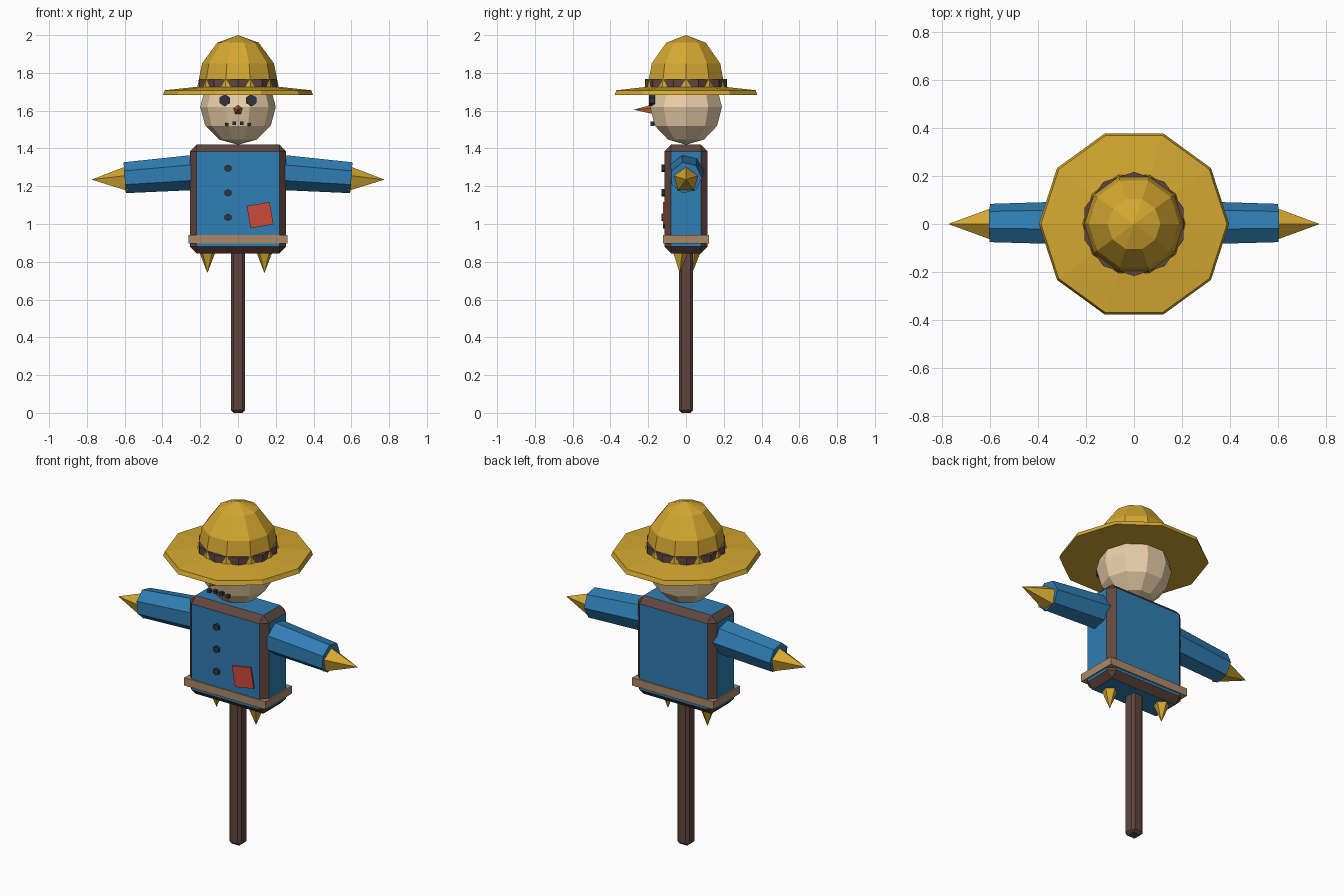
import bpy, bmesh, math
from mathutils import Vector, Matrix

if "Cube" in bpy.data.objects:
    bpy.data.objects.remove(bpy.data.objects["Cube"])


def material(name, r, g, b):
    m = bpy.data.materials.new(name)
    m.diffuse_color = (r, g, b, 1)
    m.use_nodes = True
    m.node_tree.nodes["Principled BSDF"].inputs["Base Color"].default_value = m.diffuse_color
    return m


BLUE = material("blue_cloth", 0.03, 0.21, 0.46)
STRAW = material("straw", 0.66, 0.39, 0.03)
WOOD = material("wood", 0.12, 0.06, 0.048)
SACK = material("sackcloth", 0.83, 0.63, 0.40)
ROPE = material("rope", 0.41, 0.25, 0.14)
RED = material("red_patch", 0.61, 0.07, 0.045)
ORANGE = material("carrot", 0.55, 0.14, 0.03)
DARK = material("dark", 0.03, 0.035, 0.045)


def finish(name, bm, *mats):
    bmesh.ops.recalc_face_normals(bm, faces=bm.faces)
    me = bpy.data.meshes.new(name)
    bm.to_mesh(me)
    bm.free()
    ob = bpy.data.objects.new(name, me)
    for m in mats:
        me.materials.append(m)
    bpy.context.collection.objects.link(ob)
    return ob


def loft(name, sections, sides, first, mat):
    """Stack of n-gons: sections are (centre, radius); 'first' points to vertex 0."""
    bm = bmesh.new()
    pts = [Vector(p) for p, _ in sections]
    axis = (pts[-1] - pts[0]).normalized()
    u = Vector(first)
    u = (u - axis * u.dot(axis)).normalized()
    v = axis.cross(u)
    rings = []
    for p, (_, r) in zip(pts, sections):
        if r == 0:
            rings.append([bm.verts.new(p)] * sides)
        else:
            rings.append([bm.verts.new(p + r * (u * math.cos(a) + v * math.sin(a)))
                          for a in (math.tau * i / sides for i in range(sides))])
    for lo, hi in zip(rings, rings[1:]):
        for i in range(sides):
            j = (i + 1) % sides
            bm.faces.new(list(dict.fromkeys((lo[i], lo[j], hi[j], hi[i]))))
    for ring, (_, r) in ((rings[0], sections[0]), (rings[-1], sections[-1])):
        if r:
            bm.faces.new(ring)
    return finish(name, bm, mat)


def box(name, centre, size, *mats, bevel=0, tilt=0):
    bm = bmesh.new()
    bmesh.ops.create_cube(bm, size=1, matrix=Matrix.Diagonal((*size, 1)))
    ob = finish(name, bm, *mats)
    ob.location = centre
    ob.rotation_euler.y = tilt
    if bevel:
        mod = ob.modifiers.new("bevel", "BEVEL")
        mod.width, mod.segments = bevel, 1
        mod.material = len(mats) - 1
    return ob


def dome(z, r, height, start):
    """Sphere sections every 30 degrees from latitude 'start' to the pole."""
    return [((0, 0, z + height * math.sin(math.radians(a))),
             0 if abs(a) == 90 else r * math.cos(math.radians(a)))
            for a in range(start, 91, 30)]


# Post, coat with worn brown edges, rope belt
box("post", (0, 0, 0.7), (0.076, 0.076, 1.4), WOOD, bevel=0.014)
box("coat", (0, 0, 1.1325), (0.51, 0.23, 0.575), BLUE, WOOD, bevel=0.036)
box("belt", (0, 0, 0.92), (0.526, 0.244, 0.046), ROPE)

# Sleeves and straw hands
for side, s in (("right", 1), ("left", -1)):
    loft(side + "_sleeve", [((s * 0.15, 0, 1.279), 0.098), ((s * 0.6, 0, 1.245), 0.084)],
         7, (0, 1, 0), BLUE)
    loft(side + "_straw_hand", [((s * 0.58, 0, 1.235), 0.075), ((s * 0.775, 0, 1.235), 0)],
         5, (0, 0, 1), STRAW)

# Straw tufts under the coat
for side, x, y in (("right", 0.14, -0.033), ("left", -0.162, 0.033)):
    loft(side + "_straw_tuft", [((x, y, 0.87), 0.052), ((x, y, 0.74), 0)],
         5, (0, 1, 0), STRAW)

# Head
loft("head", dome(1.62, 0.2, 0.2, -90), 10, (1, 0, 0), SACK)

# Hat
loft("hat_brim", [((0, 0, 1.683), 0.397), ((0, 0, 1.708), 0.388), ((0, 0, 1.728), 0.2)],
     10, (1, 0, 0), STRAW)
loft("hat_crown", dome(1.7, 0.22, 0.3, 0), 10, (1, 0, 0), STRAW)
loft("hat_band", [((0, 0, 1.715), 0.217), ((0, 0, 1.767), 0.217)], 10, (0, 1, 0), WOOD)

# Face
for side, s in (("right", 1), ("left", -1)):
    loft(side + "_eye", [((s * 0.07, -0.165, 1.655), 0.031), ((s * 0.07, -0.197, 1.655), 0.031)],
         6, (0, 0, 1), DARK)
loft("nose", [((0, -0.175, 1.605), 0.028), ((0, -0.277, 1.605), 0)], 5, (0, 0, 1), ORANGE)
for i, (x, z) in enumerate(((-0.06, 1.527), (-0.02, 1.533), (0.02, 1.533), (0.06, 1.527))):
    box(f"mouth_stitch_{i}", (x, -0.178, z), (0.02, 0.02, 0.018), DARK)

# Buttons and patch
for i, z in enumerate((1.295, 1.165, 1.035)):
    loft(f"button_{i}", [((-0.053, -0.105, z), 0.02), ((-0.053, -0.131, z), 0.02)],
         6, (0, 0, 1), DARK)
box("patch", (0.117, -0.114, 1.047), (0.123, 0.018, 0.12), RED, tilt=-math.radians(10))
